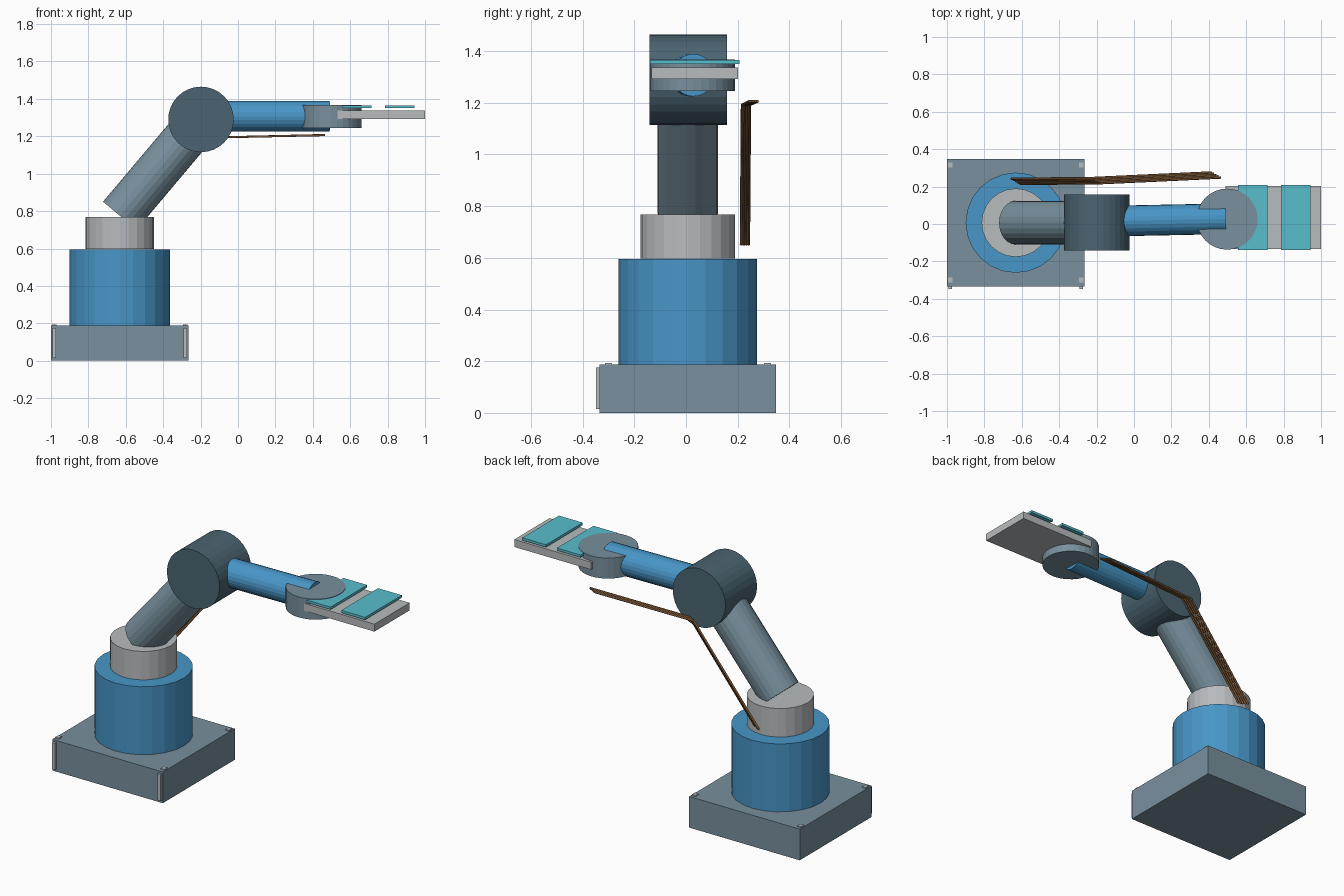
import bpy
from mathutils import Vector

if "Cube" in bpy.data.objects:
    bpy.data.objects.remove(bpy.data.objects["Cube"], do_unlink=True)


def material(name, r, g, b):
    """Flat material from 8-bit sRGB, stored as linear values."""
    lin = [((c / 255 + 0.055) / 1.055) ** 2.4 for c in (r, g, b)] + [1.0]
    m = bpy.data.materials.new(name)
    m.use_nodes = True
    m.diffuse_color = lin
    m.node_tree.nodes["Principled BSDF"].inputs["Base Color"].default_value = lin
    return m


SLATE = material("slate grey", 120, 144, 157)
DARK = material("dark slate", 75, 100, 113)
BLUE = material("machine blue", 72, 150, 200)
LIGHT = material("light grey", 184, 188, 190)
TEAL = material("teal", 90, 190, 206)
BROWN = material("cable brown", 125, 88, 55)


def finish(name, mat):
    ob = bpy.context.object
    ob.name = name
    ob.data.materials.append(mat)
    return ob


def box(name, lo, hi, mat):
    lo, hi = Vector(lo), Vector(hi)
    bpy.ops.mesh.primitive_cube_add(size=1, location=(lo + hi) / 2)
    bpy.context.object.scale = hi - lo
    return finish(name, mat)


def rod(name, start, end, radius, mat, sides=24):
    start, end = Vector(start), Vector(end)
    axis = end - start
    bpy.ops.mesh.primitive_cylinder_add(
        vertices=sides, radius=radius, depth=axis.length, location=(start + end) / 2,
        rotation=axis.to_track_quat('Z', 'Y').to_euler())
    return finish(name, mat)


# Base block with corner bolts and front trim strips
box("base", (-1, -0.335, 0), (-0.265, 0.348, 0.187), SLATE)
for side, x in (("right", -0.983), ("left", -0.282)):
    for end, y in (("front", -0.3), ("back", 0.315)):
        box(f"base_bolt_{end}_{side}", (x - 0.012, y - 0.014, 0.18),
            (x + 0.012, y + 0.014, 0.194), LIGHT)
    box(f"base_strip_{side}", (x - 0.01, -0.348, 0.015), (x + 0.01, -0.33, 0.175), LIGHT)

# Turntable and collar
px, py = -0.632, 0.007
rod("turntable", (px, py, 0.187), (px, py, 0.595), 0.268, BLUE)
rod("collar", (px, py, 0.597), (px, py, 0.768), 0.183, LIGHT)

# Arm
ex, ez = -0.198, 1.29
rod("lower_arm", (px, py, 0.775), (ex, py, ez), 0.117, SLATE)
rod("elbow", (ex, -0.142, ez), (ex, 0.158, ez), 0.175, DARK, 32)
rod("upper_arm", (ex, 0.014, 1.307), (0.49, 0.028, 1.307), 0.082, BLUE)

# Wrist, hand plate and pads
rod("wrist", (0.498, 0.026, 1.245), (0.498, 0.026, 1.368), 0.163, SLATE, 32)
box("hand_plate", (0.49, -0.133, 1.292), (1.0, 0.202, 1.337), LIGHT)
for i, x in enumerate((0.555, 0.785)):
    box(f"hand_pad_{i + 1}", (x, -0.14, 1.35), (x + 0.158, 0.208, 1.365), TEAL)

# Cable bundle following the arm
for i in range(5):
    shift = Vector((0.012 * (i - 2), -0.007 * (i - 2), 0))
    path = [Vector(p) + shift for p in
            ((-0.632, 0.228, 0.652), (-0.2, 0.232, 1.192), (0.44, 0.262, 1.206))]
    curve = bpy.data.curves.new(f"cable_{i + 1}", 'CURVE')
    curve.dimensions = '3D'
    curve.bevel_depth = 0.006
    curve.bevel_resolution = 1
    curve.use_fill_caps = True
    spline = curve.splines.new('POLY')
    spline.points.add(len(path) - 1)
    for point, co in zip(spline.points, path):
        point.co = (*co, 1)
    curve.materials.append(BROWN)
    bpy.context.collection.objects.link(bpy.data.objects.new(f"cable_{i + 1}", curve))
